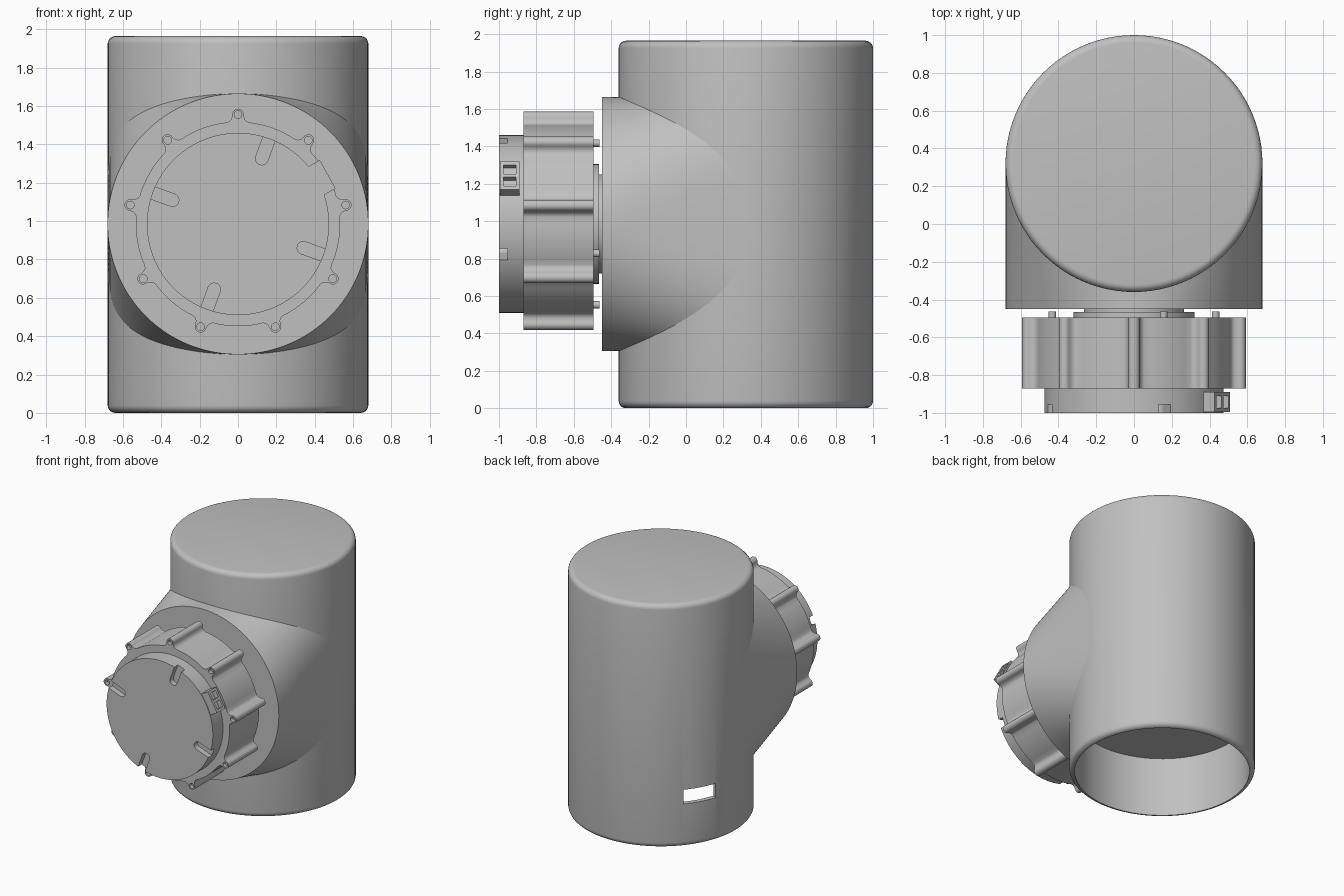
import bpy, bmesh, math
from math import sin, cos, pi, radians
from mathutils import Matrix, Vector

if "Cube" in bpy.data.objects:
    bpy.data.objects.remove(bpy.data.objects["Cube"])

grey = bpy.data.materials.new("grey_plastic")
grey.use_nodes = True
grey.diffuse_color = (0.53, 0.53, 0.53, 1)
grey.node_tree.nodes["Principled BSDF"].inputs["Base Color"].default_value = grey.diffuse_color

R = 0.68          # radius of the body and the side branch
BODY_Y = 0.32     # body axis
AXIS_Z = 0.985    # height of the branch axis


def finish(name, bm, helper=False):
    bmesh.ops.recalc_face_normals(bm, faces=bm.faces)
    mesh = bpy.data.meshes.new(name)
    bm.to_mesh(mesh)
    bm.free()
    obj = bpy.data.objects.new(name, mesh)
    bpy.context.collection.objects.link(obj)
    mesh.materials.append(grey)
    if helper:
        obj.hide_render = True
        obj.hide_viewport = True
    return obj


def prism(bm, outline, y0, y1):
    """Extrude an (x, z) outline about the branch axis from y0 to y1."""
    front = bm.faces.new([bm.verts.new((x, y0, AXIS_Z + z)) for x, z in outline])
    new = bmesh.ops.extrude_face_region(bm, geom=[front])["geom"]
    bmesh.ops.translate(bm, vec=(0, y1 - y0, 0),
                        verts=[v for v in new if isinstance(v, bmesh.types.BMVert)])


def circle(r, n=64, cx=0, cz=0):
    return [(cx + r * cos(2 * pi * i / n), cz + r * sin(2 * pi * i / n)) for i in range(n)]


def polar_box(angle, r0, r1, width):
    """Rectangle lying along a radius."""
    c, s, w = cos(angle), sin(angle), width / 2
    return [(r * c - t * s, r * s + t * c) for r, t in ((r0, -w), (r1, -w), (r1, w), (r0, w))]


def cut(obj, cutter):
    mod = obj.modifiers.new("cut", "BOOLEAN")
    mod.object = cutter
    mod.operation = "DIFFERENCE"
    mod.solver = "EXACT"


def smooth(obj, angle=30):
    bpy.ops.object.select_all(action="DESELECT")
    obj.select_set(True)
    bpy.context.view_layer.objects.active = obj
    bpy.ops.object.shade_smooth_by_angle(angle=radians(angle))


# Upright body: lathed shell, open below, with an inner bulkhead
edge = [(R - 0.04 + 0.04 * cos(a), 0.04 * sin(a)) for a in [i * pi / 10 for i in range(6)]]
profile = [(0, 0.48), (0.642, 0.48), (0.642, 0)]
profile += [(r, 0.04 - h) for r, h in reversed(edge)]
profile += [(r, 1.925 + h) for r, h in edge] + [(0, 1.965)]
bm = bmesh.new()
verts = [bm.verts.new((r, BODY_Y, z)) for r, z in profile]
edges = [bm.edges.new(pair) for pair in zip(verts, verts[1:])]
bmesh.ops.spin(bm, geom=verts + edges, cent=(0, BODY_Y, 0), axis=(0, 0, 1),
               angle=2 * pi, steps=96)
bmesh.ops.remove_doubles(bm, verts=bm.verts, dist=0.0002)
body = finish("body_shell", bm)

# Cable slot through the rear wall
bm = bmesh.new()
turn = radians(150)
bmesh.ops.create_cube(bm, size=1, matrix=Matrix.Translation(
    Vector((R * cos(turn), BODY_Y + R * sin(turn), 0.405)))
    @ Matrix.Rotation(turn, 4, "Z") @ Matrix.Diagonal((0.3, 0.26, 0.115, 1)))
cut(body, finish("cable_slot_cutter", bm, True))
smooth(body)

# Side branch: round flat front, flaring where it meets the body
bm = bmesh.new()
n, steps = 128, 8
rings = []
for k in range(steps + 1):
    ring = []
    for i in range(n):
        a = 2 * pi * i / n
        s = abs(sin(a))
        z0 = R * sin(a)
        z1 = math.copysign(R * s ** 0.38, sin(a)) if s > 1e-6 else 0
        y1 = BODY_Y - R * s + 0.012
        t = k / steps
        ring.append(bm.verts.new((R * cos(a), -0.45 + (y1 + 0.45) * t,
                                  AXIS_Z + z0 + (z1 - z0) * t)))
    rings.append(ring)
for a, b in zip(rings, rings[1:]):
    for i in range(n):
        j = (i + 1) % n
        bm.faces.new((a[i], a[j], b[j], b[i]))
bm.faces.new(rings[0])
smooth(finish("side_branch", bm))

# Stepped neck between branch and ring
for name, r, y0, y1 in (("neck_flange", 0.32, -0.5, -0.465), ("neck_core", 0.265, -0.48, -0.445)):
    bm = bmesh.new()
    prism(bm, circle(r), y0, y1)
    smooth(finish(name, bm))

# Clamp ring with nine screw lugs
outline = []
lug_angles = [pi / 2 - i * 2 * pi / 9 for i in range(9)]
for a in lug_angles:
    c, s = cos(a), sin(a)
    side = [(0.53, 0.055), (0.537, 0.042), (0.549, 0.034)]
    tip = [(0.571 + 0.03 * cos(b), 0.03 * sin(b)) for b in [radians(100 - 20 * i) for i in range(11)]]
    lug = side + tip + [(r, -t) for r, t in reversed(side)]
    outline += [(r * c - t * s, r * s + t * c) for r, t in lug]
    for i in range(1, 8):
        b = a - 0.104 - i * (2 * pi / 9 - 0.208) / 8
        outline.append((0.533 * cos(b), 0.533 * sin(b)))
bm = bmesh.new()
prism(bm, outline, -0.87, -0.495)
ring = finish("clamp_ring", bm)
bm = bmesh.new()
for a in lug_angles:
    prism(bm, circle(0.02, 16, 0.57 * cos(a), 0.57 * sin(a)), -0.9, -0.84)
cut(ring, finish("screw_hole_cutter", bm, True))
smooth(ring)

# Locating pins behind the ring
bm = bmesh.new()
for a in (70, 160, 250, 340):
    prism(bm, circle(0.02, 16, 0.46 * cos(radians(a)), 0.46 * sin(radians(a))), -0.5, -0.462)
smooth(finish("locating_pins", bm))

# End cap with four round-ended radial notches
bm = bmesh.new()
prism(bm, circle(0.475, 128), -1, -0.86)
cap = finish("end_cap", bm)
bm = bmesh.new()
for deg in (70, 160, 250, 340):
    a = radians(deg)
    c, s = cos(a), sin(a)
    pts = [(0.55, -0.033), (0.55, 0.033)]
    pts += [(0.363 + 0.033 * cos(b), 0.033 * sin(b)) for b in [pi / 2 + i * pi / 10 for i in range(11)]]
    prism(bm, [(r * c - t * s, r * s + t * c) for r, t in pts], -1.05, -0.955)
cut(cap, finish("notch_cutter", bm, True))
smooth(cap)

# Latch block on the cap rim, with two pockets in its outer face
a = radians(29)
bm = bmesh.new()
prism(bm, polar_box(a, 0.4, 0.535, 0.17), -0.995, -0.89)
latch = finish("latch_block", bm)
bm = bmesh.new()
for side in (-1, 1):
    shift = Vector((-sin(a), cos(a))) * 0.038 * side
    prism(bm, [(x + shift.x, z + shift.y) for x, z in polar_box(a, 0.5, 0.6, 0.055)], -0.975, -0.91)
cut(latch, finish("latch_pocket_cutter", bm, True))
